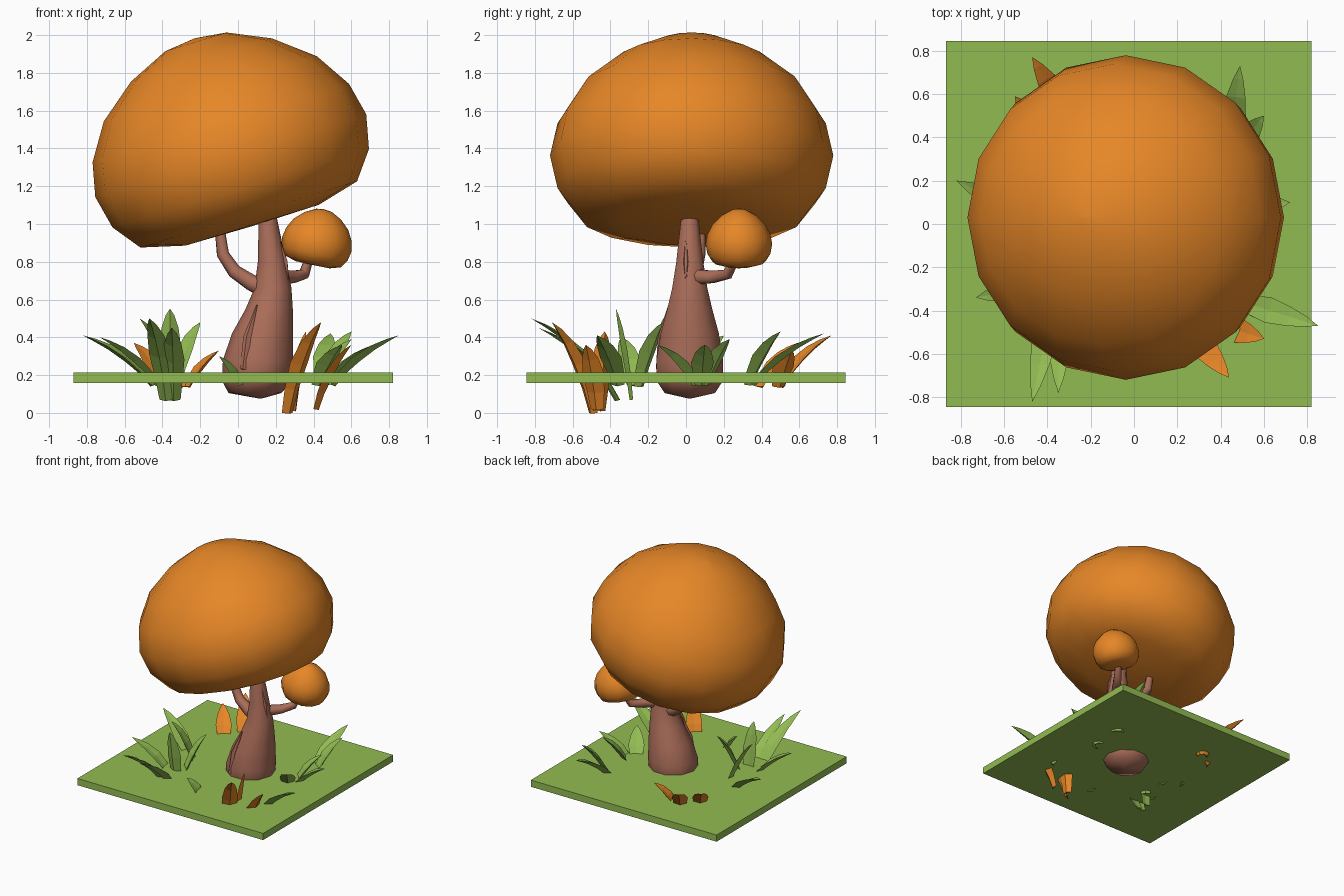
import bpy
import bmesh
from math import sin, cos, pi, radians
from mathutils import Vector, Matrix

cube = bpy.data.objects.get("Cube")
if cube:
    bpy.data.objects.remove(cube, do_unlink=True)


def make_material(name, colour):
    mat = bpy.data.materials.new(name)
    mat.use_nodes = True
    mat.diffuse_color = (*colour, 1)
    mat.node_tree.nodes["Principled BSDF"].inputs["Base Color"].default_value = (*colour, 1)
    return mat


grass_green = make_material("grass_green", (0.29, 0.50, 0.085))
leaf_orange = make_material("leaf_orange", (0.79, 0.24, 0.02))
bark_brown = make_material("bark_brown", (0.41, 0.155, 0.10))


def finish(name, bm, material, smooth_angle=None):
    """Turn a bmesh into an object with one material."""
    bmesh.ops.remove_doubles(bm, verts=bm.verts, dist=0.0005)
    bmesh.ops.recalc_face_normals(bm, faces=bm.faces)
    mesh = bpy.data.meshes.new(name)
    bm.to_mesh(mesh)
    bm.free()
    mesh.materials.append(material)
    obj = bpy.data.objects.new(name, mesh)
    bpy.context.collection.objects.link(obj)
    if smooth_angle:
        bpy.ops.object.select_all(action="DESELECT")
        obj.select_set(True)
        bpy.context.view_layer.objects.active = obj
        bpy.ops.object.shade_smooth_by_angle(angle=radians(smooth_angle))
    return obj


def loft(rings):
    """Skin a list of equal-length point rings and cap both ends."""
    bm = bmesh.new()
    loops = [[bm.verts.new(p) for p in ring] for ring in rings]
    count = len(loops[0])
    for low, high in zip(loops, loops[1:]):
        for i in range(count):
            j = (i + 1) % count
            bm.faces.new((low[i], low[j], high[j], high[i]))
    bm.faces.new(loops[0][::-1])
    bm.faces.new(loops[-1])
    return bm


def circle(centre, radius, sides, u=Vector((1, 0, 0)), v=Vector((0, 1, 0))):
    angles = [2 * pi * i / sides for i in range(sides)]
    return [Vector(centre) + radius * (cos(a) * u + sin(a) * v) for a in angles]


def tube(name, path, radii, sides=8):
    """Tapered limb that follows a path."""
    points = [Vector(p) for p in path]
    rings = []
    for i, p in enumerate(points):
        along = points[min(i + 1, len(points) - 1)] - points[max(i - 1, 0)]
        u = along.cross(Vector((0, 1, 0.3))).normalized()
        v = along.cross(u).normalized()
        rings.append(circle(p, radii[i], sides, u, v))
    return finish(name, loft(rings), bark_brown, 60)


# Ground slab
bm = bmesh.new()
bmesh.ops.create_cube(bm, size=1)
bmesh.ops.transform(bm, verts=bm.verts, matrix=Matrix.Translation((-0.025, 0, 0.187))
                    @ Matrix.Diagonal((1.69, 1.69, 0.055, 1)))
finish("ground", bm, grass_green)

# Foliage domes: one flattened profile, tilted and scaled
DOME = [(0.002, -0.43), (0.37, -0.425), (0.60, -0.365), (0.71, -0.22), (0.75, -0.04),
        (0.71, 0.14), (0.59, 0.33), (0.39, 0.49), (0.17, 0.59), (0.002, 0.61)]


def dome(name, centre, tilt, scale, sides):
    bm = loft([circle((0, 0, z), r, sides) for r, z in DOME])
    bmesh.ops.transform(bm, verts=bm.verts, matrix=Matrix.Translation(centre)
                        @ Matrix.Rotation(radians(tilt), 4, "Y")
                        @ Matrix.Diagonal((*scale, 1)))
    finish(name, bm, leaf_orange, 80)


dome("main_canopy", (-0.05, 0.03, 1.4), -17, (1, 1, 1), 16)
dome("small_canopy", (0.42, 0.28, 0.905), 12, (0.25, 0.235, 0.29), 12)

# Trunk: (centre x, height, radius)
TRUNK = [(0.12, 0.075, 0.002), (0.09, 0.105, 0.14), (0.10, 0.17, 0.185),
         (0.105, 0.28, 0.185), (0.13, 0.42, 0.162), (0.165, 0.55, 0.125),
         (0.185, 0.66, 0.098), (0.18, 0.80, 0.075), (0.155, 1.06, 0.045)]
finish("trunk", loft([circle((x, 0.02, z), r, 10) for x, z, r in TRUNK]), bark_brown, 60)

# Branches and bark ridges
tube("left_branch", [(0.17, 0.03, 0.65), (0.07, 0.04, 0.69), (-0.02, 0.05, 0.75),
                     (-0.08, 0.07, 0.84), (-0.1, 0.08, 1.0)],
     [0.055, 0.045, 0.038, 0.033, 0.025])
tube("small_branch", [(0.2, 0.03, 0.72), (0.29, 0.14, 0.72), (0.35, 0.22, 0.735),
                      (0.38, 0.27, 0.83)], [0.045, 0.035, 0.03, 0.022])
tube("front_ridge", [(0.03, -0.14, 0.23), (0.05, -0.128, 0.4), (0.1, -0.09, 0.57)],
     [0.02, 0.022, 0.004], 5)
tube("side_ridge", [(0.265, 0.0, 0.7), (0.25, 0.0, 0.8), (0.215, 0.0, 0.93)],
     [0.004, 0.015, 0.004], 5)


def blade(name, base, tip, width, material):
    """Arched leaf with a raised edge pair and a creased middle."""
    base, tip = Vector(base), Vector(tip)
    out = Vector((tip.x - base.x, tip.y - base.y, 0))
    bend = base + out * 0.3
    bend.z = base.z + (tip.z - base.z) * 0.72
    side = out.cross(Vector((0, 0, 1))).normalized()
    rings = []
    for t, w in ((0, 0.6), (0.2, 0.8), (0.45, 1), (0.7, 0.75), (0.88, 0.4), (1, 0.01)):
        p = base * (1 - t) ** 2 + bend * 2 * t * (1 - t) + tip * t * t
        along = (bend - base) * (1 - t) + (tip - bend) * t
        up = side.cross(along).normalized()
        half = side * width * w / 2
        rings.append([p - half, p - up * width * w * 0.26, p + half, p - up * width * w * 0.06])
    finish(name, loft(rings), material)


# Blades: base x, y, z then tip x, y, z
GREEN = [
    (-.38, -.36, .07, -.47, -.82, .5), (-.34, -.35, .07, -.35, -.78, .45),
    (-.36, -.28, .07, -.36, -.37, .55), (-.33, -.25, .14, -.2, -.12, .48),
    (-.42, -.28, .15, -.73, -.34, .4), (-.45, .02, .15, -.82, .2, .41),
    (-.34, -.06, .15, -.52, -.12, .5), (.02, -.49, .15, -.1, -.52, .3),
    (.44, .35, .15, .49, .73, .42), (.46, .33, .15, .6, .5, .43),
    (.44, .1, .15, .6, .23, .39), (.45, .08, .15, .72, .1, .36),
    (.5, -.36, .15, .85, -.47, .41), (.42, .05, .15, .55, -.15, .36)]
ORANGE = [
    (.26, -.49, 0, .44, -.71, .48), (.41, -.47, .02, .6, -.53, .36),
    (.29, -.46, .01, .36, -.43, .43), (-.3, .5, .14, -.47, .77, .41),
    (-.4, .39, .14, -.55, .59, .37), (-.27, .49, .14, -.1, .56, .33)]
for label, rows, material in (("green_blade", GREEN, grass_green),
                              ("orange_blade", ORANGE, leaf_orange)):
    for i, row in enumerate(rows):
        blade(f"{label}_{i + 1}", row[:3], row[3:], 0.12, material)
